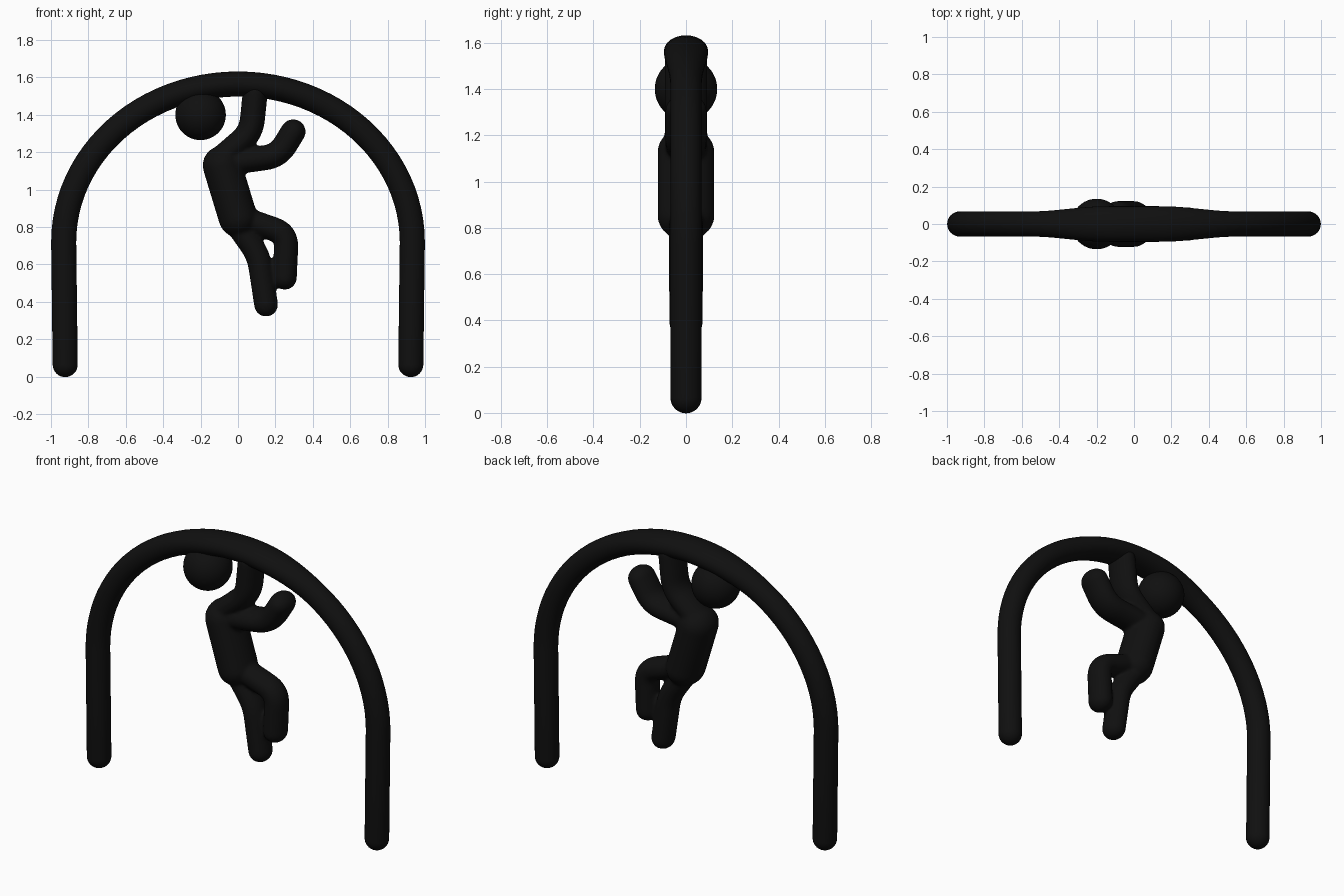
import bpy, bmesh, math
from mathutils import Vector

if "Cube" in bpy.data.objects:
    bpy.data.objects.remove(bpy.data.objects["Cube"])

black = bpy.data.materials.new("matte black")
black.diffuse_color = (0.005, 0.005, 0.005, 1)
black.use_nodes = True
black.node_tree.nodes["Principled BSDF"].inputs["Base Color"].default_value = black.diffuse_color


def rounded(points, cut=0.07, n=6):
    """Polyline in x,z with its corners rounded."""
    pts = [Vector(p) for p in points]
    out = [pts[0]]
    for a, b, c in zip(pts, pts[1:], pts[2:]):
        s = b + (a - b).normalized() * cut
        e = b + (c - b).normalized() * cut
        for i in range(n + 1):
            t = i / n
            out.append(s * (1 - t) ** 2 + b * 2 * t * (1 - t) + e * t * t)
    return out + [pts[-1]]


def sweep(bm, path, r, depth, sides=32, caps=8):
    """Tube along an x,z path with domed ends; depth(p) is its half width in y."""
    n = len(path)
    tan = [(path[min(i + 1, n - 1)] - path[max(i - 1, 0)]).normalized() for i in range(n)]
    angles = [math.pi / 2 * i / caps for i in range(caps)]
    stations = [(path[0] - tan[0] * r * math.cos(a), tan[0], max(math.sin(a), 0.02)) for a in angles]
    stations += [(p, t, 1) for p, t in zip(path, tan)]
    stations += [(path[-1] + tan[-1] * r * math.cos(a), tan[-1], max(math.sin(a), 0.02))
                 for a in reversed(angles)]
    rings = []
    for p, t, s in stations:
        nrm, ry = Vector((-t.y, t.x)), depth(p)
        ring = []
        for k in range(sides):
            a = 2 * math.pi * k / sides
            q = p + nrm * r * s * math.cos(a)
            ring.append(bm.verts.new((q.x, ry * s * math.sin(a), q.y)))
        rings.append(ring)
    for A, B in zip(rings, rings[1:]):
        for k in range(sides):
            j = (k + 1) % sides
            bm.faces.new((A[k], A[j], B[j], B[k]))
    bm.faces.new(rings[0])
    bm.faces.new(rings[-1])


def finish(bm, name):
    bmesh.ops.recalc_face_normals(bm, faces=bm.faces[:])
    for f in bm.faces:
        f.smooth = True
    me = bpy.data.meshes.new(name)
    bm.to_mesh(me)
    bm.free()
    me.materials.append(black)
    ob = bpy.data.objects.new(name, me)
    bpy.context.collection.objects.link(ob)
    return ob


# Arch: straight legs and a half-ellipse top, thicker in y near the crown
arch = [Vector((-0.924, 0.065)), Vector((-0.928, 0.4))]
for i in range(49):
    a = math.pi * (1 - i / 48)
    arch.append(Vector((0.932 * math.cos(a), 0.72 + 0.845 * math.sin(a))))
arch += [Vector((0.928, 0.4)), Vector((0.924, 0.065))]


def arch_depth(p):
    t = max(0, min(1, (0.55 - abs(p.x)) / 0.4))
    return 0.067 + 0.028 * t * t * (3 - 2 * t)


bm = bmesh.new()
sweep(bm, arch, 0.067, arch_depth)
finish(bm, "arch")

# Head
bm = bmesh.new()
bmesh.ops.create_uvsphere(bm, u_segments=48, v_segments=24, radius=0.135)
bmesh.ops.translate(bm, verts=bm.verts[:], vec=(-0.2, 0, 1.4))
finish(bm, "head")

# Body: torso and four bent limbs, fused into one smooth skin
bm = bmesh.new()
sweep(bm, [Vector((-0.085, 1.13)), Vector((0.0, 0.85))], 0.104, lambda p: 0.123)
limbs = [
    ([(-0.11, 1.15), (0.07, 1.305), (0.092, 1.52)], 0.067, 0.093),
    ([(-0.08, 1.14), (0.215, 1.18), (0.295, 1.31)], 0.067, 0.09),
    ([(0.0, 0.855), (0.26, 0.765), (0.25, 0.53)], 0.065, 0.075),
    ([(-0.01, 0.82), (0.11, 0.65), (0.15, 0.385)], 0.064, 0.072),
]
for pts, r, d in limbs:
    sweep(bm, rounded(pts), r, lambda p, d=d: d)
body = finish(bm, "body")
m = body.modifiers.new("fuse", 'REMESH')
m.mode = 'VOXEL'
m.voxel_size = 0.01
m.use_smooth_shade = True
m = body.modifiers.new("soften", 'SMOOTH')
m.factor = 0.5
m.iterations = 8
